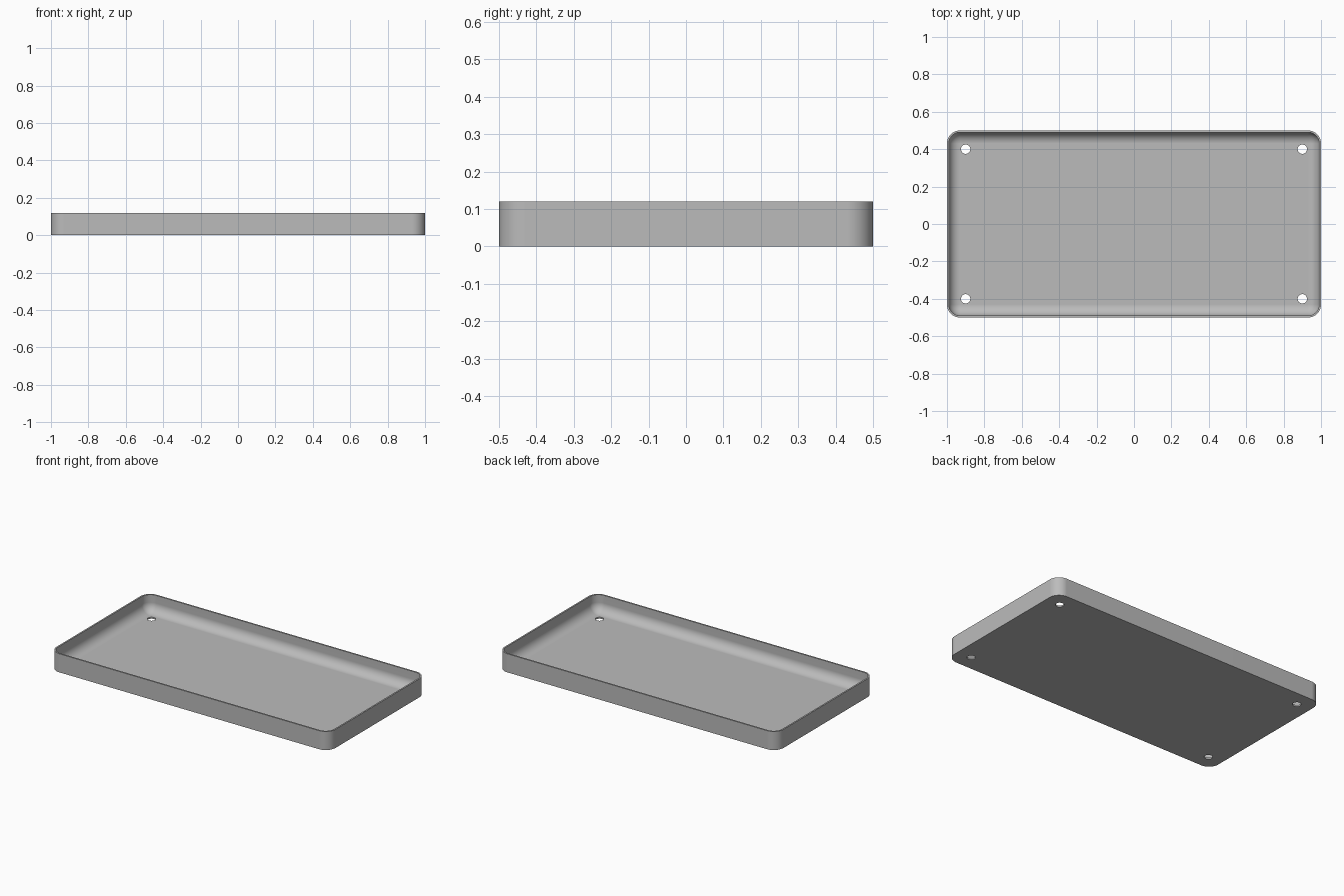
import bpy
import bmesh
from math import sin, cos, pi, radians

cube = bpy.data.objects.get("Cube")
if cube:
    bpy.data.objects.remove(cube, do_unlink=True)

HALF_X, HALF_Y, HEIGHT = 1.0, 0.5, 0.12
WALL, CORNER = 0.01, 0.07
FILLET = CORNER - WALL
STEPS = 12

# Plain grey material
grey = bpy.data.materials.new("plain_grey")
grey.use_nodes = True
colour = (0.5, 0.5, 0.5, 1)
grey.diffuse_color = colour
grey.node_tree.nodes["Principled BSDF"].inputs["Base Color"].default_value = colour


def ring(bm, inset, z):
    """Rounded rectangle, inset from the outer outline."""
    r = max(CORNER - inset, 0.0005)
    cx, cy = HALF_X - inset - r, HALF_Y - inset - r
    verts = []
    for k, (sx, sy) in enumerate([(1, 1), (-1, 1), (-1, -1), (1, -1)]):
        for i in range(STEPS + 1):
            a = (k + i / STEPS) * pi / 2
            verts.append(bm.verts.new((sx * cx + r * cos(a), sy * cy + r * sin(a), z)))
    return verts


# Tray shell: outer wall, rim, inner wall and rounded inner floor edge
profile = [(0, 0), (0, HEIGHT), (WALL, HEIGHT)]
for i in range(STEPS + 1):
    a = i / STEPS * pi / 2
    profile.append((WALL + FILLET * (1 - cos(a)), WALL + FILLET * (1 - sin(a))))

bm = bmesh.new()
rings = [ring(bm, inset, z) for inset, z in profile]
for low, high in zip(rings, rings[1:]):
    n = len(low)
    for i in range(n):
        j = (i + 1) % n
        bm.faces.new((low[i], low[j], high[j], high[i]))
bm.faces.new(rings[0][::-1])
bm.faces.new(rings[-1])
bmesh.ops.remove_doubles(bm, verts=bm.verts, dist=0.00001)
bmesh.ops.recalc_face_normals(bm, faces=bm.faces)
mesh = bpy.data.meshes.new("tray")
bm.to_mesh(mesh)
bm.free()
tray = bpy.data.objects.new("tray", mesh)
bpy.context.collection.objects.link(tray)
mesh.materials.append(grey)

# Four screw holes through the floor
bm = bmesh.new()
for sx in (-1, 1):
    for sy in (-1, 1):
        made = bmesh.ops.create_cone(bm, cap_ends=True, segments=32,
                                     radius1=0.025, radius2=0.025, depth=0.1)
        bmesh.ops.translate(bm, verts=made["verts"], vec=(sx * 0.9, sy * 0.4, 0))
cut_mesh = bpy.data.meshes.new("hole_cutter")
bm.to_mesh(cut_mesh)
bm.free()
cut_mesh.materials.append(grey)
cutter = bpy.data.objects.new("hole_cutter", cut_mesh)
bpy.context.collection.objects.link(cutter)
cutter.hide_render = True

holes = tray.modifiers.new("holes", 'BOOLEAN')
holes.operation = 'DIFFERENCE'
holes.solver = 'EXACT'
holes.object = cutter

bpy.ops.object.select_all(action='DESELECT')
tray.select_set(True)
bpy.context.view_layer.objects.active = tray
bpy.ops.object.modifier_apply(modifier=holes.name)
bpy.data.objects.remove(cutter, do_unlink=True)

# Smooth corners and fillet, crisp rim and base
bpy.ops.object.shade_smooth_by_angle(angle=radians(30))
weighted = tray.modifiers.new("flat_floor_normals", 'WEIGHTED_NORMAL')
weighted.keep_sharp = True
